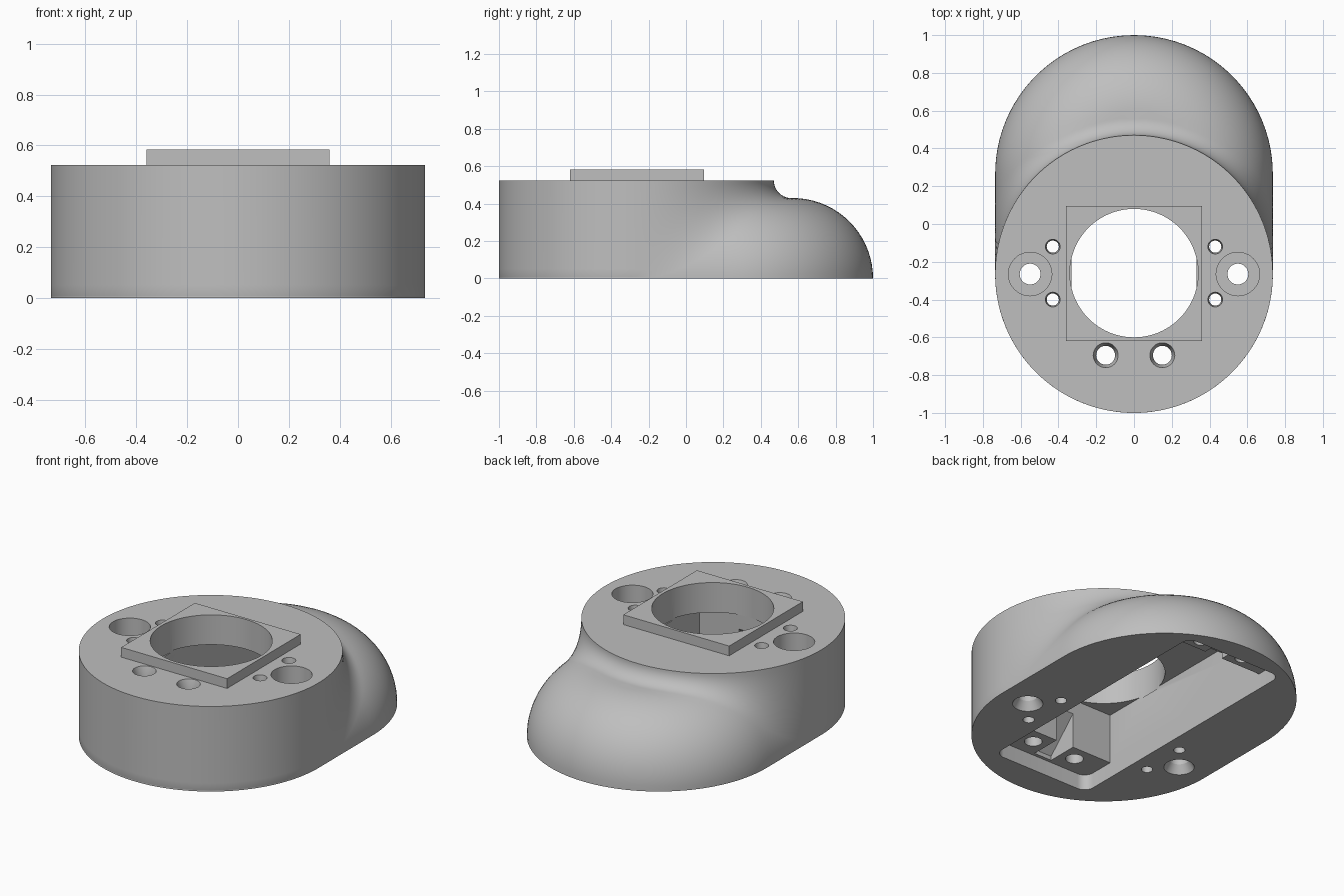
import bpy, bmesh, math

if "Cube" in bpy.data.objects:
    bpy.data.objects.remove(bpy.data.objects["Cube"], do_unlink=True)

grey = bpy.data.materials.new("plain grey")
grey.use_nodes = True
grey.diffuse_color = (0.52, 0.52, 0.52, 1)
grey.node_tree.nodes["Principled BSDF"].inputs["Base Color"].default_value = (0.52, 0.52, 0.52, 1)

RADIUS, CENTRE = 0.735, 0.265       # footprint radius, y offset of both round ends
TOP, PLATE_TOP = 0.523, 0.583
DOME = 0.43                         # dome height and edge rounding
SEGMENTS = 144


def loft(name, rings):
    """Closed solid through rings of equal point count."""
    bm = bmesh.new()
    loops = [[bm.verts.new(p) for p in ring] for ring in rings]
    for a, b in zip(loops, loops[1:]):
        for i in range(len(a)):
            j = (i + 1) % len(a)
            bm.faces.new((a[i], a[j], b[j], b[i]))
    bm.faces.new(loops[0][::-1])
    bm.faces.new(loops[-1])
    bmesh.ops.recalc_face_normals(bm, faces=bm.faces)
    mesh = bpy.data.meshes.new(name)
    bm.to_mesh(mesh)
    bm.free()
    mesh.materials.append(grey)
    ob = bpy.data.objects.new(name, mesh)
    bpy.context.collection.objects.link(ob)
    return ob


def turned(name, x, y, profile, n=48):
    """Round solid from (radius, z) pairs."""
    return loft(name, [[(x + r * math.cos(i * math.tau / n), y + r * math.sin(i * math.tau / n), z)
                        for i in range(n)] for r, z in profile])


def block(name, x, y0, y1, z0, z1, corner=0.0):
    """Box symmetric in x, with optional rounded upright corners."""
    ring = []
    steps = 8 if corner else 0
    for k, (sx, cy) in enumerate(((x, y1), (-x, y1), (-x, y0), (x, y0))):
        cx = sx - math.copysign(corner, sx)
        cy += -corner if k < 2 else corner
        for s in range(steps + 1):
            a = math.pi / 2 * (k + (s / steps if steps else 0))
            ring.append((cx + corner * math.cos(a), cy + corner * math.sin(a)))
    return loft(name, [[(px, py, z) for px, py in ring] for z in (z0, z1)])


def ramp(name, x, outline):
    """Prism across x from a (y, z) outline."""
    return loft(name, [[(sx, y, z) for y, z in outline] for sx in (-x, x)])


def select_only(ob):
    bpy.ops.object.select_all(action='DESELECT')
    bpy.context.view_layer.objects.active = ob
    ob.select_set(True)


def cut(ob, cutter):
    mod = ob.modifiers.new("cut", 'BOOLEAN')
    mod.operation, mod.solver, mod.object = 'DIFFERENCE', 'EXACT', cutter
    select_only(ob)
    bpy.ops.object.modifier_apply(modifier=mod.name)
    bpy.data.objects.remove(cutter, do_unlink=True)


def dome_reach(c, s, t):
    """How far the dome stands out from the drum at rounding angle t."""
    if s < 1e-4:
        return 0.0
    reach = RADIUS - DOME + DOME * math.cos(t)
    lo, hi = 0.0, 2.0
    for _ in range(40):
        d = (lo + hi) / 2
        q = math.hypot(d * c, max(d * s - 2 * CENTRE, 0))
        lo, hi = (d, hi) if q < reach else (lo, d)
    return lo - RADIUS


def section(angle, low=18, high=12):
    """Outer wall at one angle: dome, then a hollow arc up to the drum's top edge."""
    c, s = math.cos(angle), math.sin(angle)
    radius, touch = 1000.0, 0.02
    for i in range(1, 201):
        t = math.pi / 2 * i / 200
        out = dome_reach(c, s, t)
        if out > 1e-5:
            fit = (out ** 2 + (TOP - DOME * math.sin(t)) ** 2) / (2 * out)
            if fit < radius:
                radius, touch = fit, max(t, 0.02)
    profile = []
    for i in range(low):
        t = touch * i / low
        profile.append((max(dome_reach(c, s, t), 0), DOME * math.sin(t)))
    sweep = math.asin(min((TOP - DOME * math.sin(touch)) / radius, 1))
    for i in range(high, -1, -1):
        a = sweep * i / high
        profile.append((radius * (1 - math.cos(a)), TOP - radius * math.sin(a)))
    return [((RADIUS + out) * c, (RADIUS + out) * s - CENTRE, z) for out, z in profile]


# Body: round drum flowing into a rear dome
columns = [section(i * math.tau / SEGMENTS) for i in range(SEGMENTS)]
body = loft("body", list(zip(*columns)))

# Raised square plate
plate = block("raised_plate", 0.36, -0.62, 0.095, TOP, PLATE_TOP)

# Central bore through plate and roof
BORE = [(0.34, 0.39), (0.34, 0.7)]
for part in (plate, body):
    cut(part, turned("bore_cutter", 0, -0.26, BORE, 96))

# Underside recess, deep pocket and sloped notches between the mounting shelves
cut(body, block("recess_cutter", 0.33, -0.81, 0.87, -0.1, 0.095, 0.06))
cut(body, block("pocket_cutter", 0.33, -0.6, 0.45, -0.1, 0.4))
cut(body, block("rear_pocket_cutter", 0.33, 0.4, 0.69, -0.1, 0.31))
cut(body, ramp("front_notch_cutter", 0.06, [(-0.79, 0.05), (-0.55, 0.05), (-0.55, 0.36), (-0.79, 0.12)]))
cut(body, ramp("rear_notch_cutter", 0.06, [(0.65, 0.05), (0.85, 0.05), (0.85, 0.12), (0.65, 0.28)]))

# Screw holes, mirrored left and right
for side in (-1, 1):
    cut(body, turned("side_screw_cutter", side * 0.55, -CENTRE,
                     [(0.085, -0.02), (0.085, 0.0), (0.055, 0.05), (0.055, 0.17), (0.115, 0.17), (0.115, 0.6)]))
    for y in (-0.12, -0.4):
        cut(body, turned("pin_hole_cutter", side * 0.43, y,
                         [(0.032, -0.1), (0.032, 0.47), (0.039, TOP), (0.039, 0.6)], 32))
    cut(body, turned("front_screw_cutter", side * 0.15, -0.695,
                     [(0.05, 0.0), (0.05, 0.47), (0.066, TOP), (0.066, 0.6)], 32))
    cut(body, turned("rear_screw_cutter", side * 0.15, 0.765, [(0.045, 0.0), (0.045, 0.25)], 32))

# Smooth curved walls, sharp rims
for ob in (body, plate):
    select_only(ob)
    bpy.ops.object.shade_smooth_by_angle(angle=math.radians(30))
